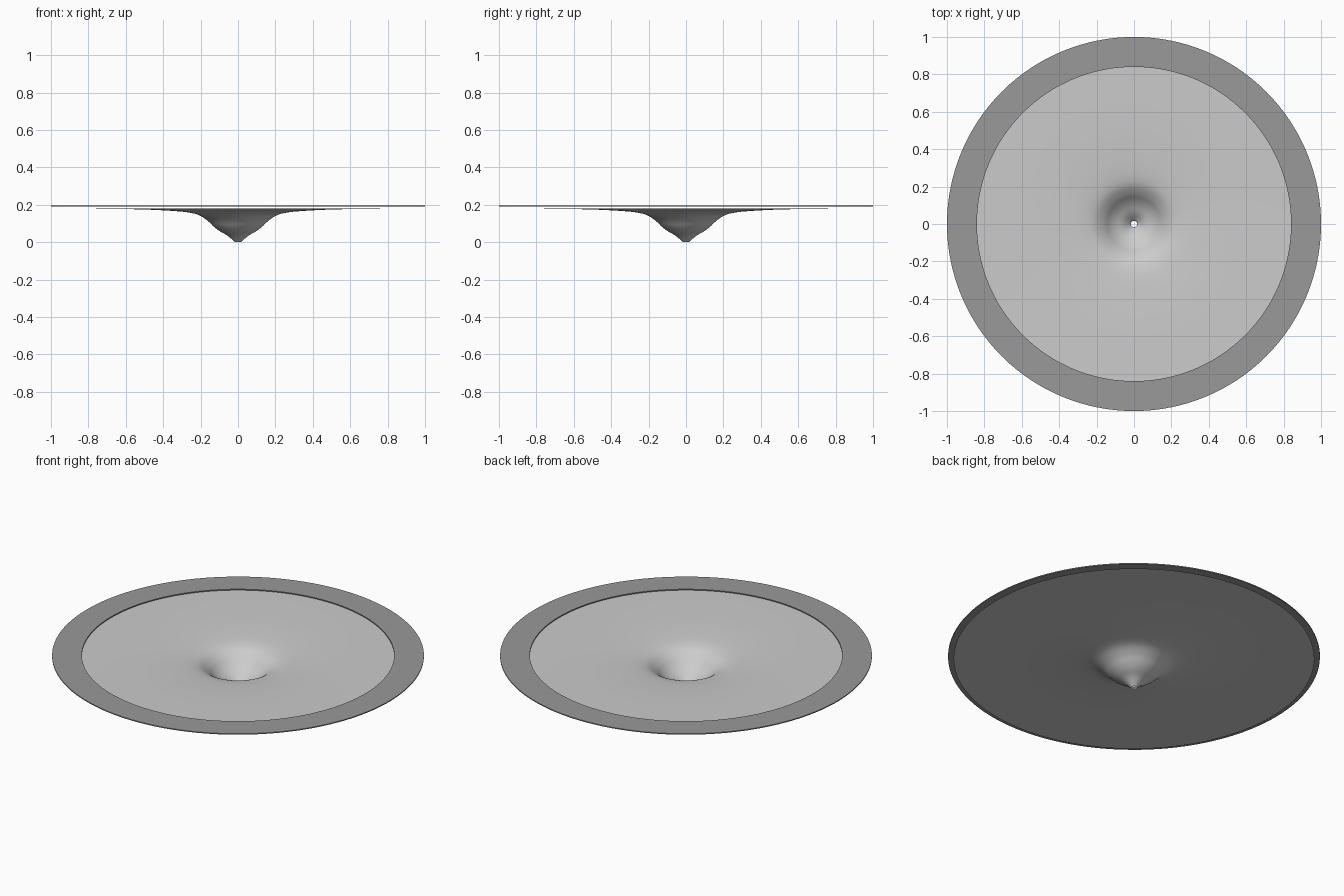
import bpy
import bmesh
import math
from mathutils import Vector

cube = bpy.data.objects.get("Cube")
if cube:
    bpy.data.objects.remove(cube, do_unlink=True)

SEGMENTS = 128


def make_material(name, grey):
    mat = bpy.data.materials.new(name)
    mat.use_nodes = True
    colour = (grey, grey, grey, 1)
    mat.diffuse_color = colour
    mat.node_tree.nodes["Principled BSDF"].inputs["Base Color"].default_value = colour
    return mat


def smooth_profile(points, steps=4):
    """Pass a Catmull-Rom curve through (radius, height) points."""
    pts = [Vector(p) for p in points]
    pts = [pts[0]] + pts + [pts[-1]]
    result = []
    for a, b, c, d in zip(pts, pts[1:], pts[2:], pts[3:]):
        for i in range(steps):
            t = i / steps
            result.append(0.5 * (2 * b + (c - a) * t
                                 + (2 * a - 5 * b + 4 * c - d) * t ** 2
                                 + (3 * b - a - 3 * c + d) * t ** 3))
    return result + [pts[-1]]


def lathe(name, profile, material, closed=False):
    """Spin a (radius, height) profile about the vertical axis."""
    bm = bmesh.new()
    rings = []
    for r, z in profile:
        angles = [math.tau * i / SEGMENTS for i in range(SEGMENTS)]
        rings.append([bm.verts.new((r * math.cos(a), r * math.sin(a), z)) for a in angles])
    pairs = list(zip(rings, rings[1:]))
    if closed:
        pairs.append((rings[-1], rings[0]))
    for low, high in pairs:
        for i in range(SEGMENTS):
            j = (i + 1) % SEGMENTS
            bm.faces.new((low[i], high[i], high[j], low[j]))
    if closed:
        bmesh.ops.recalc_face_normals(bm, faces=bm.faces)
    else:
        # An open sheet faces upward
        for face in bm.faces:
            face.normal_update()
        if sum(f.normal.z for f in bm.faces) < 0:
            bmesh.ops.reverse_faces(bm, faces=bm.faces)
    mesh = bpy.data.meshes.new(name)
    bm.to_mesh(mesh)
    bm.free()
    mesh.materials.append(material)
    obj = bpy.data.objects.new(name, mesh)
    bpy.context.collection.objects.link(obj)
    bpy.ops.object.select_all(action="DESELECT")
    obj.select_set(True)
    bpy.context.view_layer.objects.active = obj
    bpy.ops.object.shade_smooth_by_angle(angle=math.radians(40))
    return obj


light_grey = make_material("light grey", 0.60)
dark_grey = make_material("dark grey", 0.32)

# Thin sheet that sinks into a funnel with a small open tip
funnel_points = [(0.017, 0), (0.03, 0.013), (0.06, 0.037), (0.10, 0.06),
                 (0.13, 0.083), (0.16, 0.112), (0.20, 0.14), (0.24, 0.154),
                 (0.30, 0.163), (0.40, 0.17), (0.52, 0.175), (0.70, 0.178),
                 (0.97, 0.18)]
lathe("funnel_sheet", smooth_profile(funnel_points), light_grey)

# Flat rim ring hovering just above the sheet edge
lathe("rim_ring", [(0.84, 0.191), (1, 0.191), (1, 0.197), (0.84, 0.197)],
      dark_grey, closed=True)
